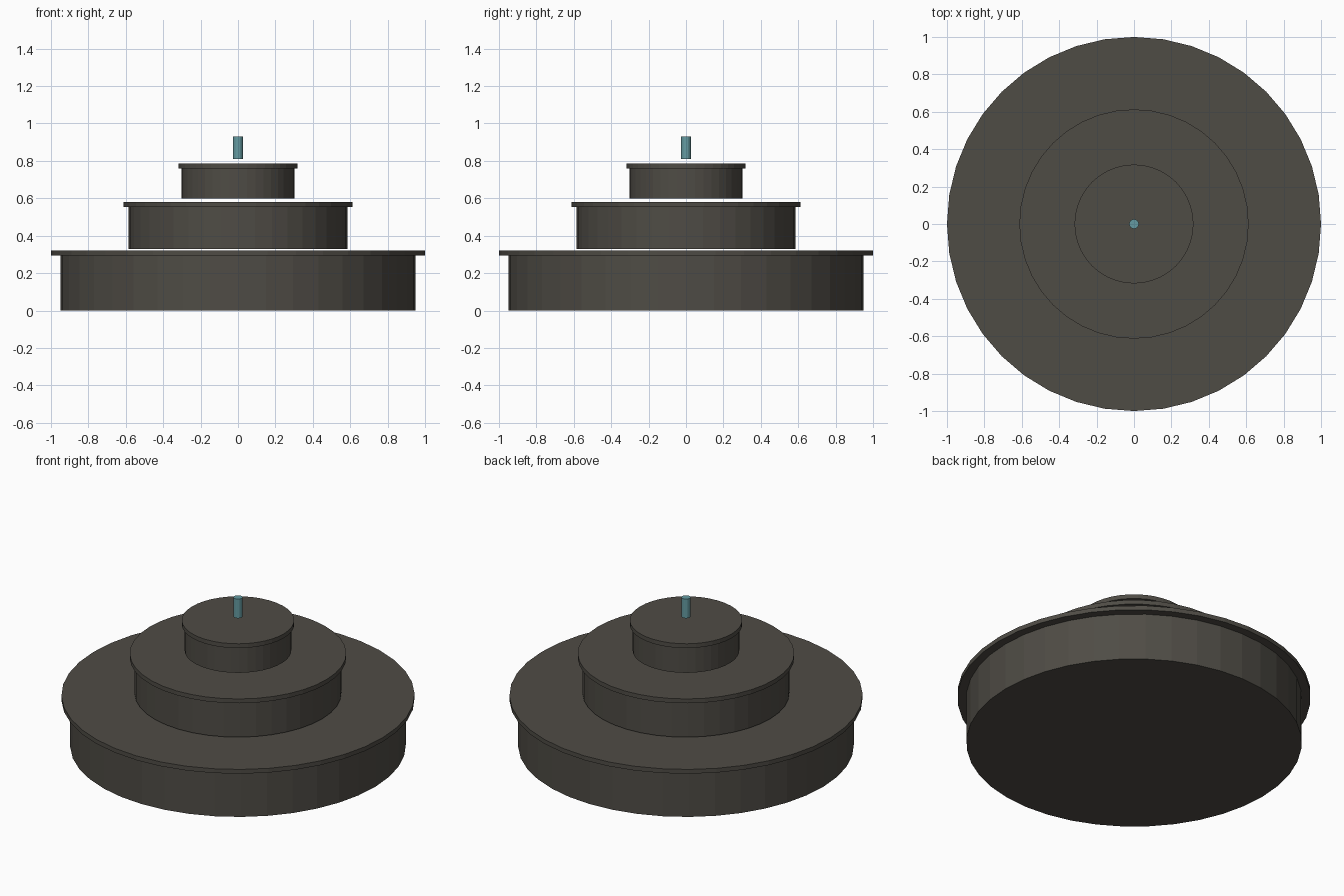
import bpy

cube = bpy.data.objects.get("Cube")
if cube:
    bpy.data.objects.remove(cube, do_unlink=True)


def make_material(name, rgb):
    mat = bpy.data.materials.new(name)
    mat.use_nodes = True
    mat.diffuse_color = (*rgb, 1)
    mat.node_tree.nodes["Principled BSDF"].inputs["Base Color"].default_value = (*rgb, 1)
    return mat


def disc(name, radius, bottom, top, sides, mat):
    bpy.ops.mesh.primitive_cylinder_add(vertices=sides, radius=radius, depth=top - bottom,
                                        location=(0, 0, (bottom + top) / 2))
    obj = bpy.context.object
    obj.name = name
    obj.data.materials.append(mat)
    return obj


stone = make_material("dark warm grey", (0.078, 0.072, 0.060))
teal = make_material("pale teal", (0.13, 0.33, 0.36))

# Three floating tiers, each a drum with a thin overhanging rim
RIM = 0.027
tiers = [
    ("lower", 0.95, 1.0, 0.0, 0.32),
    ("middle", 0.585, 0.613, 0.328, 0.58),
    ("upper", 0.302, 0.318, 0.598, 0.787),
]
for name, body_r, rim_r, bottom, top in tiers:
    disc(name + "_tier_drum", body_r, bottom, top - RIM, 40, stone)
    disc(name + "_tier_rim", rim_r, top - RIM, top, 40, stone)

# Small pin hovering over the top tier
disc("top_pin", 0.026, 0.81, 0.93, 16, teal)
